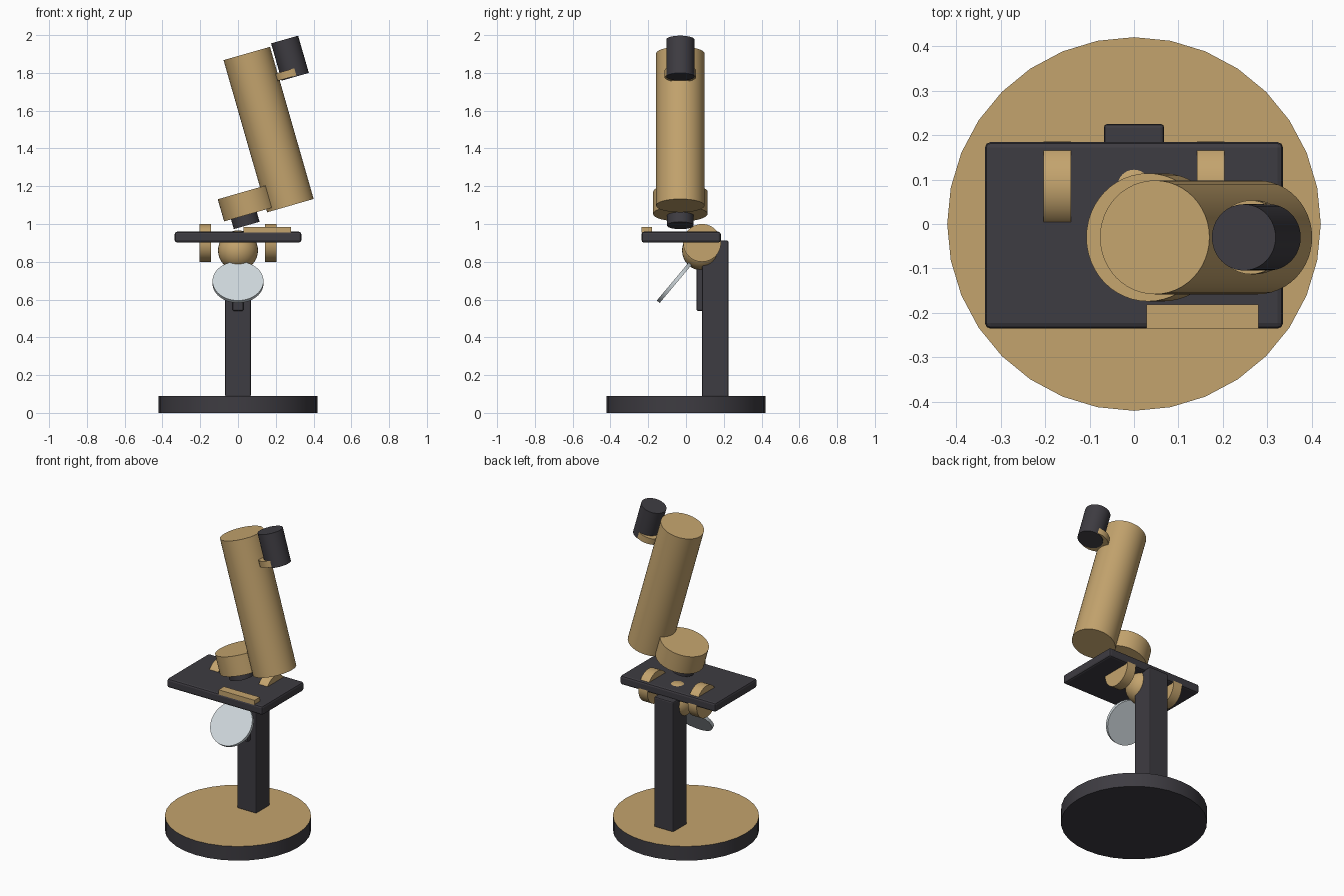
import bpy, math
from mathutils import Vector

if "Cube" in bpy.data.objects:
    bpy.data.objects.remove(bpy.data.objects["Cube"])

TILT = math.radians(-16)   # lean of the optical parts


def material(name, rgb):
    m = bpy.data.materials.new(name)
    m.diffuse_color = (*rgb, 1)
    m.use_nodes = True
    m.node_tree.nodes["Principled BSDF"].inputs["Base Color"].default_value = m.diffuse_color
    return m


brass = material("brass", (0.55, 0.37, 0.155))
dark = material("dark_metal", (0.048, 0.045, 0.054))
glass = material("mirror_glass", (0.62, 0.68, 0.71))


def finish(name, mat, smooth=True):
    ob = bpy.context.object
    ob.name = name
    ob.data.materials.append(mat)
    if smooth:
        bpy.ops.object.shade_smooth_by_angle(angle=math.radians(35))
    return ob


def cylinder(name, mat, center, radius, length, rot=(0, 0, 0), sides=48):
    bpy.ops.mesh.primitive_cylinder_add(vertices=sides, radius=radius, depth=length,
                                        location=center, rotation=rot)
    return finish(name, mat)


def box(name, mat, lo, hi, bevel=0.0):
    lo, hi = Vector(lo), Vector(hi)
    bpy.ops.mesh.primitive_cube_add(size=1, location=(lo + hi) / 2)
    ob = bpy.context.object
    ob.scale = hi - lo
    bpy.ops.object.transform_apply(location=False, rotation=False, scale=True)
    finish(name, mat, False)
    if bevel:
        mod = ob.modifiers.new("soft_edges", "BEVEL")
        mod.width = bevel
        mod.segments = 2
    return ob


# Round base: dark rim and underside, brass top
base = cylinder("base", dark, (0, 0, 0.045), 0.42, 0.09, sides=32)
base.data.materials.append(brass)
for p in base.data.polygons:
    if p.normal.z > 0.9:
        p.material_index = 1

# Pillar, stage and specimen strip
box("pillar", dark, (-0.068, 0.085, 0.085), (0.068, 0.225, 0.912), 0.008)
box("stage", dark, (-0.335, -0.235, 0.902), (0.335, 0.184, 0.959), 0.012)
box("specimen_strip", brass, (0.028, -0.235, 0.955), (0.28, -0.181, 0.985))

# Ball joint and side focus wheels
bpy.ops.mesh.primitive_uv_sphere_add(segments=32, ring_count=16, radius=0.106,
                                     location=(0, 0.085, 0.86))
finish("ball_joint", brass)
for x in (-0.173, 0.173):
    cylinder("focus_wheel", brass, (x, 0.085, 0.9), 0.1, 0.062, (0, math.pi / 2, 0))

# Mirror and its holder
box("mirror_holder", dark, (-0.029, 0.055, 0.54), (0.029, 0.1, 0.85), 0.008)
cylinder("mirror", glass, (0, -0.06, 0.692), 0.135, 0.02, (math.radians(50), 0, 0))

# Leaning optical parts: name, material, x, z, radius, length
for name, mat, x, z, radius, length in (
        ("main_tube", brass, 0.162, 1.5, 0.128, 0.838),
        ("nosepiece", brass, 0.048, 1.112, 0.144, 0.122),
        ("objective", dark, 0.033, 1.038, 0.071, 0.095),
        ("eyepiece_collar", brass, 0.268, 1.795, 0.083, 0.04),
        ("eyepiece", dark, 0.275, 1.878, 0.0745, 0.205)):
    cylinder(name, mat, (x, -0.03, z), radius, length, (0, TILT, 0))
